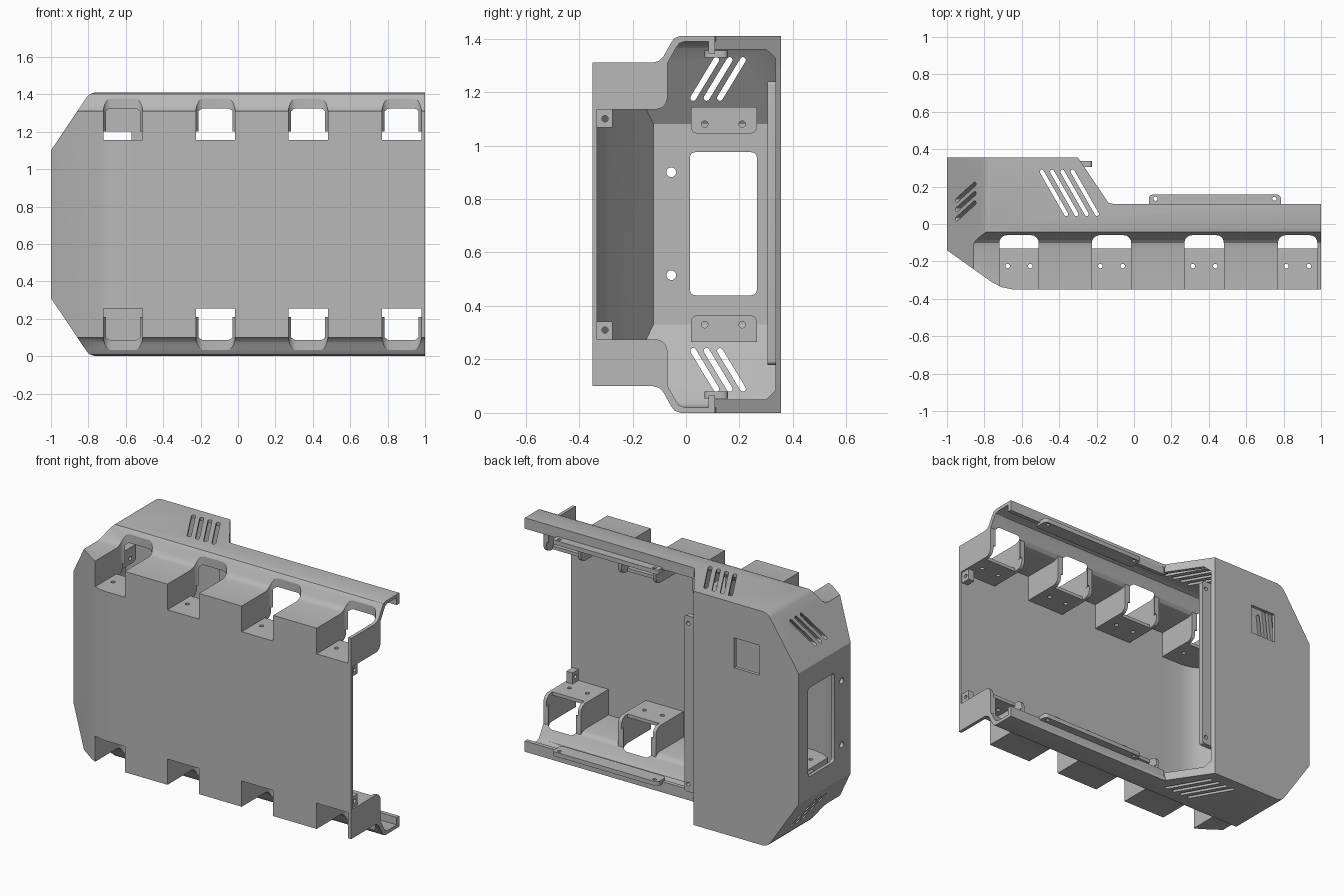
import bpy, bmesh, math
from mathutils import Matrix, Vector

H = 1.41          # total height
WALL = 0.02       # sheet thickness

cube = bpy.data.objects.get("Cube")
if cube:
    bpy.data.objects.remove(cube, do_unlink=True)

grey = bpy.data.materials.new("plain_grey")
grey.use_nodes = True
grey.diffuse_color = (0.48, 0.48, 0.48, 1)
grey.node_tree.nodes["Principled BSDF"].inputs["Base Color"].default_value = (0.48, 0.48, 0.48, 1)


def prism(name, pts, axis, lo, hi):
    """Extrude a 2D outline along an axis; x uses (y, z), y uses (x, z), z uses (x, y)."""
    place = {"x": lambda p, d: (d, p[0], p[1]),
             "y": lambda p, d: (p[0], d, p[1]),
             "z": lambda p, d: (p[0], p[1], d)}[axis]
    bm = bmesh.new()
    a = [bm.verts.new(place(p, lo)) for p in pts]
    b = [bm.verts.new(place(p, hi)) for p in pts]
    n = len(pts)
    bm.faces.new(a)
    bm.faces.new(b)
    for i in range(n):
        bm.faces.new((a[i], a[(i + 1) % n], b[(i + 1) % n], b[i]))
    bmesh.ops.recalc_face_normals(bm, faces=bm.faces)
    me = bpy.data.meshes.new(name)
    bm.to_mesh(me)
    bm.free()
    me.materials.append(grey)
    ob = bpy.data.objects.new(name, me)
    bpy.context.collection.objects.link(ob)
    return ob


def rect(x0, x1, y0, y1, r=0.0):
    if not r:
        return [(x0, y0), (x1, y0), (x1, y1), (x0, y1)]
    pts = []
    corners = [(x1 - r, y1 - r), (x0 + r, y1 - r), (x0 + r, y0 + r), (x1 - r, y0 + r)]
    for k, (cx, cy) in enumerate(corners):
        for i in range(6):
            a = math.pi / 2 * (k + i / 5)
            pts.append((cx + r * math.cos(a), cy + r * math.sin(a)))
    return pts


def circle(cx, cy, r, n=20):
    return [(cx + r * math.cos(2 * math.pi * i / n), cy + r * math.sin(2 * math.pi * i / n)) for i in range(n)]


def slot(p, q, r):
    p, q = Vector(p), Vector(q)
    ang = math.atan2(q.y - p.y, q.x - p.x)
    pts = []
    for c, start in ((q, ang - math.pi / 2), (p, ang + math.pi / 2)):
        for i in range(7):
            a = start + math.pi * i / 6
            pts.append((c.x + r * math.cos(a), c.y + r * math.sin(a)))
    return pts


def boolean(target, cutter, op="DIFFERENCE"):
    cutter.hide_render = True
    mod = target.modifiers.new("cut", "BOOLEAN")
    mod.operation, mod.solver, mod.object = op, "EXACT", cutter
    bpy.context.view_layer.objects.active = target
    bpy.ops.object.modifier_apply(modifier=mod.name)
    bpy.data.objects.remove(cutter, do_unlink=True)


def twin(ob):
    """Add the mirror image about mid height."""
    bm = bmesh.new()
    bm.from_mesh(ob.data)
    new = bmesh.ops.duplicate(bm, geom=bm.verts[:] + bm.edges[:] + bm.faces[:])["geom"]
    for v in new:
        if isinstance(v, bmesh.types.BMVert):
            v.co.z = H - v.co.z
    bmesh.ops.reverse_faces(bm, faces=[f for f in new if isinstance(f, bmesh.types.BMFace)])
    bm.to_mesh(ob.data)
    bm.free()
    return ob


def body(name, t, xmax):
    """Full case solid, inset by t."""
    k = 0.9 * t
    top = [(-0.35, 1.31), (-0.125, 1.31), (-0.102, 1.316), (-0.085, 1.332),
           (-0.055, 1.386), (-0.043, 1.402), (-0.02, 1.41)]
    top = [(y + k, z - t) for y, z in top] + [(0.355 - t, H - t)]
    ob = prism(name, top + [(y, H - z) for y, z in reversed(top)], "x", -1.2, xmax)
    # sloped end, top and bottom
    end = [(-1, 1.10), (-0.81, 1.383), (-0.793, 1.4), (-0.765, H)]
    end = [(x + t, z - t) for x, z in end] + [(-0.6, 1.6), (1.5, 1.6)]
    boolean(ob, prism("end_trim", end + [(x, H - z) for x, z in reversed(end)], "y", -1, 1), "INTERSECT")
    # sloped end, front
    nose = [(-1, -0.14), (-0.76, -0.311), (-0.71, -0.337), (-0.65, -0.35)]
    nose = [(x + t, y + k) for x, y in nose] + [(-0.5, -0.6), (1.5, -0.6), (1.5, 0.6), (-1 + t, 0.6)]
    boolean(ob, prism("nose_trim", nose, "z", -1, 2), "INTERSECT")
    return ob


shell = body("case_shell", 0, 1.0)
cavity = body("cavity", WALL, 1.1)
pockets = [(-0.72, -0.51), (-0.225, -0.015), (0.27, 0.48), (0.77, 0.98)]

# Pocket housings stay solid inside the cavity
for x0, x1 in pockets:
    side = [(-0.5, 1.135), (-0.11, 1.135), (-0.09, 1.141), (-0.076, 1.155), (-0.07, 1.175), (-0.07, 1.6), (-0.5, 1.6)]
    boolean(cavity, twin(prism("housing", side, "x", x0 - WALL, x1 + WALL + 0.002)))
boolean(shell, cavity)

# Pocket openings and floor holes
for x0, x1 in pockets:
    boolean(shell, twin(prism("pocket", rect(x0, x1, -0.6, -0.06, 0.04), "z", 1.155, 1.6)))
    boolean(shell, twin(prism("pocket_back", rect(x0, x1, -0.13, -0.062), "z", 1.1, 1.2)))
    for s in (-0.06, 0.06):
        boolean(shell, prism("floor_hole", circle((x0 + x1) / 2 + s, -0.225, 0.012), "z", -0.2, 1.6))

# Open back beyond the closed end box
opening = [(-0.3, 0.5), (-0.3, 0.355), (-0.165, 0.135), (-0.145, 0.115), (-0.115, 0.108), (1.2, 0.108), (1.2, 0.5)]
boolean(shell, prism("back_opening", opening, "z", -0.2, 1.6))

# End window, screw holes and small back window
boolean(shell, prism("end_window", rect(0.015, 0.265, 0.44, 0.975, 0.02), "x", -1.1, -0.95))
for z in (0.515, 0.9):
    boolean(shell, prism("end_hole", circle(-0.055, z, 0.018), "x", -1.1, -0.9))
boolean(shell, prism("back_window", rect(-0.74, -0.57, 1.02, 1.2), "y", 0.3, 0.4))

# Slanted vents
for i in range(4):
    d = 0.055 * i
    boolean(shell, prism("side_vent", slot((-0.493 + d, 0.28), (-0.363 + d, 0.053), 0.011), "z", -0.2, 1.6))
for i in range(3):
    d = 0.05 * i
    boolean(shell, twin(prism("end_vent", slot((0.027 + d, 1.178), (0.113 + d, 1.32), 0.011), "x", -1.1, -0.7)))

# Lips along the open back edges
parts = [shell, twin(prism("edge_lip", rect(0.084, 0.108, 1.345, 1.41), "x", -0.13, 1.0))]

# Thick rim around the slanted mouth of the end box
rim = prism("mouth_rim", [(0.108, 1.41), (0.355, 1.41), (0.355, 1.3), (0.336, 1.3), (0.336, 1.325), (0.3, 1.36),
                          (0.108, 1.36)], "x", -0.158, -0.133)
for v in rim.data.vertices:
    v.co.x -= (v.co.y - 0.108) * 0.167 / 0.247
parts.append(twin(rim))

# Mounting rails on the lips
rail = prism("mounting_rail", rect(0.08, 0.785, 0.07, 0.157, 0.02), "z", 1.33, 1.356)
for x in (0.115, 0.75):
    boolean(rail, prism("rail_hole", circle(x, 0.135, 0.011), "z", 1.2, 1.5))
parts.append(twin(rail))

# Upright strip on the mouth of the end box
strip = prism("upright_strip", rect(-0.34, -0.225, 0.18, 1.24, 0.015), "y", 0.305, 0.336)
for z in (0.225, 1.195):
    boolean(strip, prism("strip_hole", circle(-0.25, z, 0.012), "y", 0.2, 0.5))
parts.append(strip)

# Brackets above and below the end window
bracket = prism("window_bracket", rect(0.018, 0.265, 1.045, 1.145, 0.025), "x", -0.885, -0.865)
for y in (0.07, 0.21):
    boolean(bracket, prism("bracket_hole", circle(y, 1.08, 0.012), "x", -1, -0.8))
parts.append(twin(bracket))
parts.append(twin(prism("bracket_shelf", rect(-0.965, -0.865, 0.018, 0.265), "z", 1.115, 1.145)))

# Screw tabs at the open end
tab = prism("screw_tab", rect(-0.335, -0.275, 1.068, 1.14), "x", 0.95, 0.99)
boolean(tab, prism("tab_hole", circle(-0.303, 1.1, 0.012), "x", 0.9, 1.1))
parts.append(twin(tab))

# Smooth the curved bends, keep the corners crisp
for ob in parts:
    bpy.ops.object.select_all(action="DESELECT")
    ob.select_set(True)
    bpy.context.view_layer.objects.active = ob
    bpy.ops.object.shade_smooth_by_angle(angle=math.radians(28))
